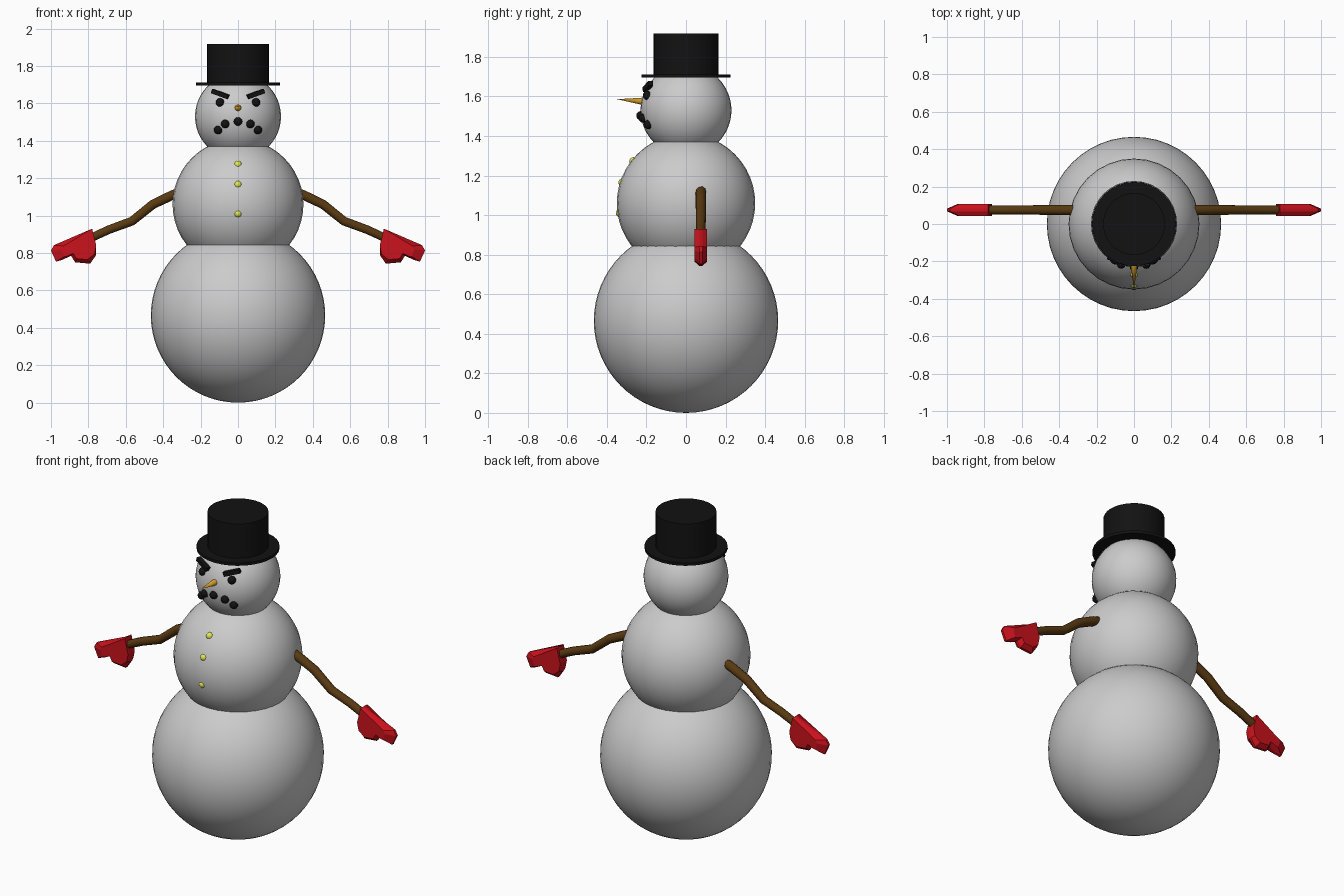
import bpy, bmesh
from math import sqrt, pi
from mathutils import Vector

if "Cube" in bpy.data.objects:
    bpy.data.objects.remove(bpy.data.objects["Cube"])


def mat(name, rgb):
    m = bpy.data.materials.new(name)
    m.diffuse_color = (*rgb, 1)
    m.use_nodes = True
    m.node_tree.nodes["Principled BSDF"].inputs["Base Color"].default_value = m.diffuse_color
    return m


BLACK = mat("coal_black", (0.006, 0.006, 0.006))
BROWN = mat("bark_brown", (0.10, 0.042, 0.006))
RED = mat("wool_red", (0.60, 0.006, 0.012))
ORANGE = mat("carrot_orange", (0.65, 0.33, 0.02))
YELLOW = mat("button_yellow", (0.75, 0.80, 0.08))


def finish(name, m=None, smooth=True):
    ob = bpy.context.object
    ob.name = name
    if m:
        ob.data.materials.append(m)
    if smooth:
        bpy.ops.object.shade_smooth_by_angle(angle=0.7)
    return ob


def ball(name, loc, r, m=None, seg=32, rings=24):
    bpy.ops.mesh.primitive_uv_sphere_add(segments=seg, ring_count=rings, radius=r, location=loc)
    return finish(name, m)


def disc(name, z0, z1, r):
    bpy.ops.mesh.primitive_cylinder_add(vertices=32, radius=r, depth=z1 - z0, location=(0, 0, (z0 + z1) / 2))
    return finish(name, BLACK)


# Front (-y) surface point of a snowball
def on_front(x, z, r, cz, sink=0.0):
    return (x, -sqrt(r * r - x * x - (z - cz) ** 2) + sink, z)


# Snowballs
ball("bottom_snowball", (0, 0, 0.466), 0.466, seg=48, rings=32)
ball("middle_snowball", (0, 0, 1.06), 0.35)
ball("head", (0, 0, 1.53), 0.23)

# Hat
disc("hat_brim", 1.695, 1.712, 0.225)
disc("hat_crown", 1.70, 1.917, 0.165)

# Carrot nose
base, tip = Vector((0, -0.20, 1.574)), Vector((0, -0.35, 1.586))
bpy.ops.mesh.primitive_cone_add(vertices=12, radius1=0.021, radius2=0, depth=(tip - base).length,
                                location=(base + tip) / 2)
bpy.context.object.rotation_euler = (tip - base).to_track_quat('Z', 'Y').to_euler()
finish("carrot_nose", ORANGE)

# Coal mouth and yellow buttons
for x, z in [(-0.106, 1.458), (-0.068, 1.49), (0, 1.503), (0.066, 1.49), (0.106, 1.458)]:
    ball("mouth_coal", on_front(x, z, 0.23, 1.53), 0.023, BLACK, 12, 8)
for z in (1.272, 1.165, 1.01):
    ball("button", on_front(0, z, 0.35, 1.06, 0.013), 0.021, YELLOW, 12, 8)

ARM = [(0.27, 1.135), (0.35, 1.11), (0.455, 1.06), (0.567, 0.97), (0.69, 0.925), (0.82, 0.865)]
# Mitten outline (x, z, how far the flat face reaches towards the outline)
MITTEN = [(0.78, 0.93, 1), (0.984, 0.842, 0.62), (1.0, 0.813, 0.62), (0.973, 0.754, 0.65),
          (0.94, 0.763, 0.7), (0.893, 0.785, 0.7), (0.87, 0.75, 0.75), (0.79, 0.743, 0.75),
          (0.758, 0.79, 0.9), (0.758, 0.84, 1)]
ARM_Y = 0.075


def mitten(name, s):
    bm = bmesh.new()
    cx, cz = 0.85, 0.83
    rings = []
    for y, inset in ((-0.032, True), (-0.012, False), (0.012, False), (0.032, True)):
        if not inset:
            y = y * 0.6
        rings.append([bm.verts.new((s * (cx + (x - cx) * (f if inset else 1)), ARM_Y + y,
                                    cz + (z - cz) * (f if inset else 1))) for x, z, f in MITTEN])
    n = len(MITTEN)
    for a, b in zip(rings, rings[1:]):
        for i in range(n):
            bm.faces.new((a[i], a[(i + 1) % n], b[(i + 1) % n], b[i]))
    bm.faces.new(rings[0])
    bm.faces.new(rings[-1])
    bmesh.ops.recalc_face_normals(bm, faces=bm.faces)
    me = bpy.data.meshes.new(name)
    bm.to_mesh(me)
    bm.free()
    ob = bpy.data.objects.new(name, me)
    bpy.context.collection.objects.link(ob)
    me.materials.append(RED)


def arm(name, s):
    # Tapered stick: one ring of points per joint
    bm = bmesh.new()
    rings = []
    from_pts = [Vector((s * x, ARM_Y, z)) for x, z in ARM]
    for i, p in enumerate(from_pts):
        d = (from_pts[min(i + 1, len(ARM) - 1)] - from_pts[max(i - 1, 0)]).normalized()
        up = d.cross(Vector((0, 1, 0)))
        r = 0.028 - 0.001 * i
        ring = bmesh.ops.create_circle(bm, segments=10, radius=r, cap_ends=i in (0, len(ARM) - 1))["verts"]
        for v in ring:
            v.co = p + up * v.co.x + Vector((0, 1, 0)) * v.co.y
        rings.append(ring)
    for a, b in zip(rings, rings[1:]):
        for k in range(10):
            bm.faces.new((a[k], a[(k + 1) % 10], b[(k + 1) % 10], b[k]))
    bmesh.ops.recalc_face_normals(bm, faces=bm.faces)
    me = bpy.data.meshes.new(name)
    bm.to_mesh(me)
    bm.free()
    ob = bpy.data.objects.new(name, me)
    bpy.context.collection.objects.link(ob)
    bpy.ops.object.select_all(action='DESELECT')
    bpy.context.view_layer.objects.active = ob
    ob.select_set(True)
    finish(name, BROWN)


# Mirrored parts: eyes, slanted brows, arms, mittens
for side, s in (("left", -1), ("right", 1)):
    ball(side + "_eye", on_front(s * 0.096, 1.605, 0.23, 1.53), 0.023, BLACK, 12, 8)
    bpy.ops.mesh.primitive_cube_add(size=1, location=(s * 0.095, -0.193, 1.65))
    brow = finish(side + "_brow", BLACK, smooth=False)
    brow.scale = (0.096, 0.025, 0.024)
    brow.rotation_euler = Vector((s * 0.09, 0.03, 0.033)).to_track_quat('X', 'Z').to_euler()
    arm(side + "_arm", s)
    mitten(side + "_mitten", s)
